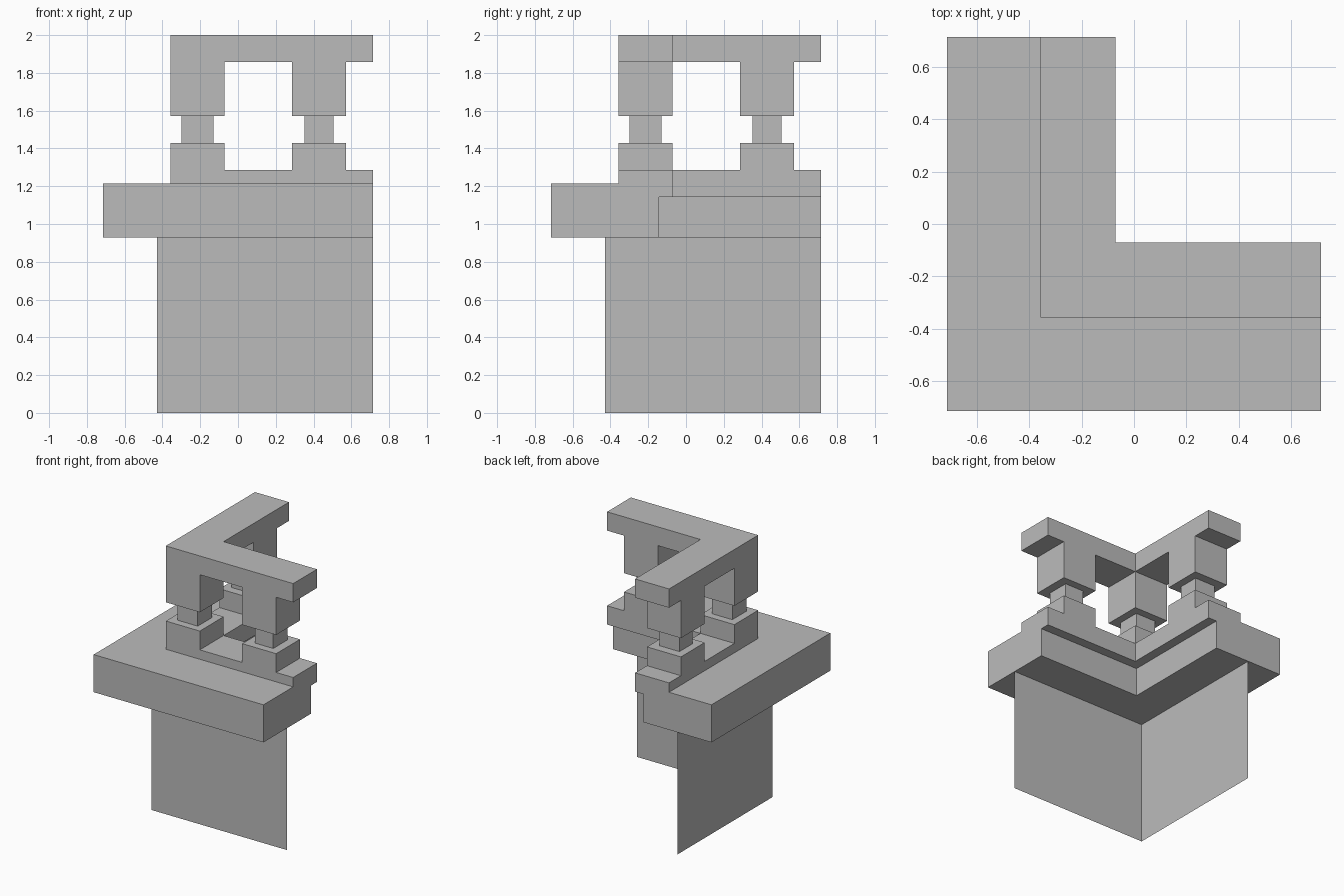
import bpy
import bmesh

U = 1 / 14          # modelling unit
END = 10 * U        # where both arms of the corner stop

cube = bpy.data.objects.get("Cube")
if cube:
    bpy.data.objects.remove(cube, do_unlink=True)

stone = bpy.data.materials.new("grey_stone")
stone.use_nodes = True
GREY = (0.5, 0.5, 0.5, 1)
stone.diffuse_color = GREY
stone.node_tree.nodes["Principled BSDF"].inputs["Base Color"].default_value = GREY


def add_object(name, bm):
    bmesh.ops.recalc_face_normals(bm, faces=bm.faces)
    mesh = bpy.data.meshes.new(name)
    bm.to_mesh(mesh)
    bm.free()
    mesh.materials.append(stone)
    obj = bpy.data.objects.new(name, mesh)
    bpy.context.collection.objects.link(obj)
    return obj


def prism(name, outline, z0, z1):
    """Extrude a plan outline between two heights."""
    bm = bmesh.new()
    base = bm.faces.new([bm.verts.new((x, y, z0)) for x, y in outline])
    grown = bmesh.ops.extrude_face_region(bm, geom=[base], use_keep_orig=True)
    verts = [v for v in grown["geom"] if isinstance(v, bmesh.types.BMVert)]
    bmesh.ops.translate(bm, verts=verts, vec=(0, 0, z1 - z0))
    return add_object(name, bm)


def corner(name, outer, inner, z0, z1):
    """L-shaped run with its elbow at the front right."""
    prism(name, [(outer, outer), (END, outer), (END, inner),
                 (inner, inner), (inner, END), (outer, END)], z0, z1)


def block(name, cx, cy, wx, wy, z0, z1):
    prism(name, [(cx - wx / 2, cy - wy / 2), (cx + wx / 2, cy - wy / 2),
                 (cx + wx / 2, cy + wy / 2), (cx - wx / 2, cy + wy / 2)], z0, z1)


# Thin open wall sheets below the ledge
bm = bmesh.new()
w = -6 * U
plan = [(END, w), (w, w), (w, END)]
low = [bm.verts.new((x, y, 0)) for x, y in plan]
high = [bm.verts.new((x, y, 13 * U)) for x, y in plan]
for i in range(2):
    bm.faces.new((low[i + 1], low[i], high[i], high[i + 1]))
# Keep the winding so that the sheets face outward
mesh = bpy.data.meshes.new("wall")
bm.to_mesh(mesh)
bm.free()
mesh.materials.append(stone)
bpy.context.collection.objects.link(bpy.data.objects.new("wall", mesh))

# Ledge and the two rails
corner("ledge", -END, -2 * U, 13 * U, 17 * U)
corner("bottom_rail", -5 * U, -U, 16 * U, 18 * U)
corner("top_rail", -5 * U, -U, 26 * U, 28 * U)

# Balusters: one on the elbow, one along each arm
WIDE = 4 * U
NECK_LONG, NECK_SHORT = 0.17, 0.155
balusters = {
    "corner": (-3 * U, -3 * U, NECK_LONG, NECK_LONG),
    "front": (6 * U, -3 * U, NECK_SHORT, NECK_LONG),
    "side": (-3 * U, 6 * U, NECK_LONG, NECK_SHORT),
}
for name, (x, y, nx, ny) in balusters.items():
    block(name + "_baluster_base", x, y, WIDE, WIDE, 18 * U, 20 * U)
    block(name + "_baluster_neck", x, y, nx, ny, 20 * U, 22 * U)
    block(name + "_baluster_head", x, y, WIDE, WIDE, 22 * U, 26 * U)
